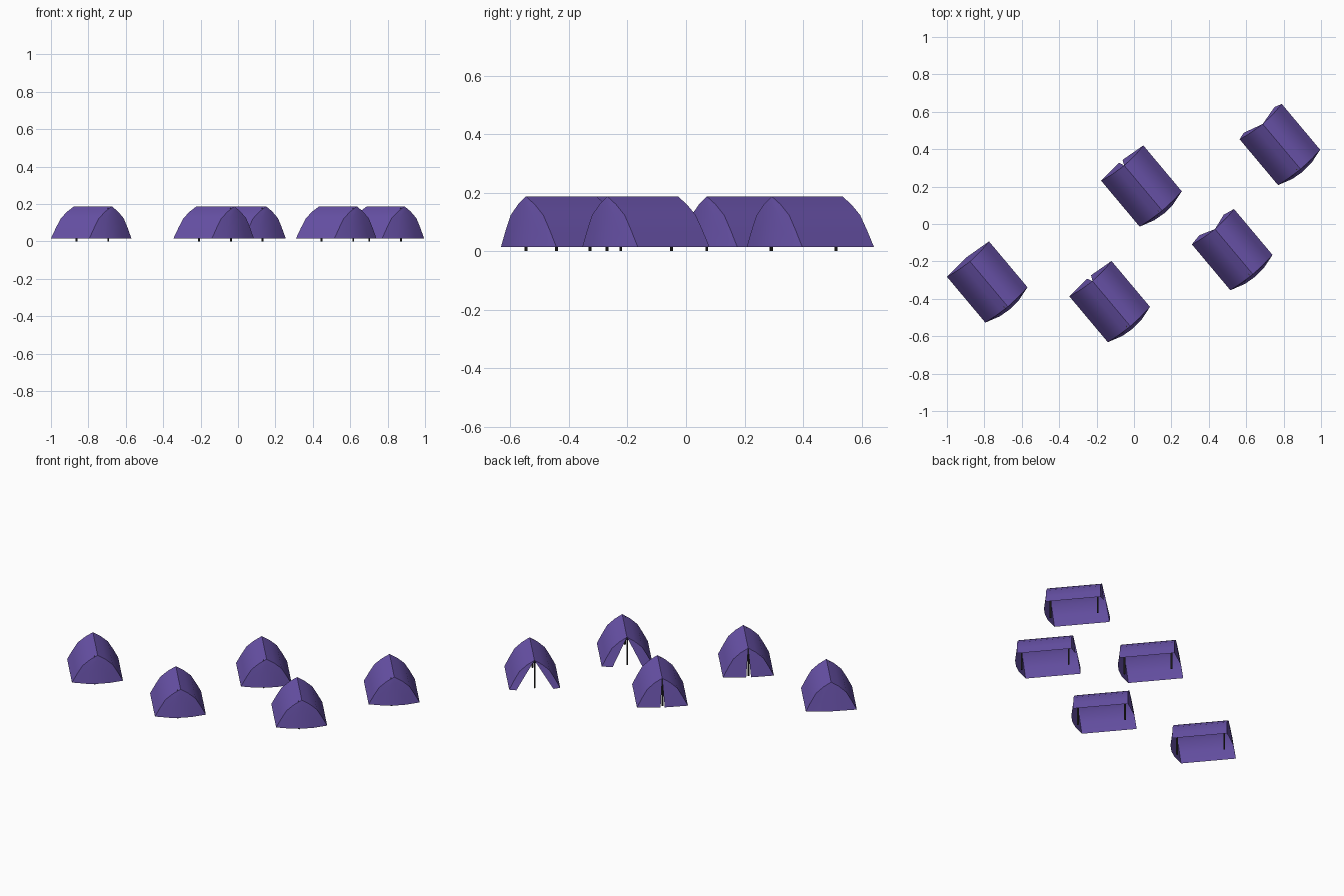
import bpy, bmesh, math
from mathutils import Vector, Matrix

if "Cube" in bpy.data.objects:
    bpy.data.objects.remove(bpy.data.objects["Cube"])

def material(name, col):
    m = bpy.data.materials.new(name)
    m.diffuse_color = (*col, 1)
    m.use_nodes = True
    m.node_tree.nodes["Principled BSDF"].inputs["Base Color"].default_value = m.diffuse_color
    return m

PURPLE = material("purple canvas", (0.145, 0.088, 0.41))
DARK = material("dark pole", (0.03, 0.03, 0.026))

BASE, TOP = 0.015, 0.187
# half cross-section of a tent: (half width, height) from ground to ridge
PROFILE = [(0.147, BASE), (0.118, 0.07), (0.087, 0.123), (0.044, 0.160), (0.0, TOP)]

def rise(z):
    return (z - BASE) / (TOP - BASE)

def front_u(z):            # front edge of the roof, leaning back to the ridge
    return -0.160 + 0.017 * rise(z)

def back_u(z):             # rear edge of the roof
    return 0.160 + 0.012 * rise(z)

def sheet(name, grids, place, angle):
    """Cloth object from grids of points (rows of equal length)."""
    bm = bmesh.new()
    for rows in grids:
        vs = [[bm.verts.new(p) for p in row] for row in rows]
        for a, b in zip(vs, vs[1:]):
            for i in range(len(a) - 1):
                bm.faces.new((a[i], a[i + 1], b[i + 1], b[i]))
    bmesh.ops.remove_doubles(bm, verts=bm.verts, dist=0.0004)
    bmesh.ops.dissolve_degenerate(bm, edges=bm.edges, dist=0.0002)
    bmesh.ops.recalc_face_normals(bm, faces=bm.faces)
    # make the cloth face outward, away from the tent middle
    mid = Vector((0, 0, 0.05))
    if sum(f.normal.dot(f.calc_center_median() - mid) for f in bm.faces) < 0:
        bmesh.ops.reverse_faces(bm, faces=bm.faces)
    bm.transform(place)
    me = bpy.data.meshes.new(name)
    bm.to_mesh(me)
    bm.free()
    ob = bpy.data.objects.new(name, me)
    bpy.context.collection.objects.link(ob)
    me.materials.append(PURPLE)
    bpy.ops.object.select_all(action='DESELECT')
    ob.select_set(True)
    bpy.context.view_layer.objects.active = ob
    bpy.ops.object.shade_smooth_by_angle(angle=math.radians(angle))

def pole(name, u, v, place):
    bpy.ops.mesh.primitive_cylinder_add(vertices=8, radius=0.005, depth=0.178)
    ob = bpy.context.object
    ob.name = name
    ob.data.transform(place @ Matrix.Translation((u, v, 0.089)))
    ob.data.materials.append(DARK)

def tent(n, x, y, gap):
    place = Matrix.Translation((x, y, 0)) @ Matrix.Rotation(math.radians(-50), 4, 'Z')

    # roof and side walls
    full = [(-w, z) for w, z in PROFILE] + PROFILE[-2::-1]
    sheet(f"tent_roof_{n}", [[[(front_u(z), v, z) for v, z in full],
                              [(back_u(z), v, z) for v, z in full]]], place, 60)

    # bulging rear wall
    rear = []
    for s in (-1, 1):
        rows = []
        for w, z in PROFILE:
            out = 0.03 * (1 - rise(z))
            rows.append([(back_u(z) + out * b, s * w * k, z)
                         for k, b in ((1, 0), (0.45, 0.8), (0, 1))])
        rear.append(rows)
    sheet(f"tent_rear_wall_{n}", rear, place, 30)

    # door flaps, parted by the gap
    flaps = []
    for s in (-1, 1):
        rows = []
        for w, z in PROFILE:
            inner = gap * (1 - rise(z))
            out = 0.012 * (1 - rise(z))
            rows.append([(front_u(z) - out * k, s * (w + (inner - w) * k), z)
                         for k in (0, 0.5, 1)])
        flaps.append(rows)
    sheet(f"tent_door_flaps_{n}", flaps, place, 30)

    # front and rear poles
    pole(f"front_pole_{n}", -0.117, -0.004, place)
    pole(f"rear_pole_{n}", 0.160, -0.015, place)

# camp of five tents: x, y, half width of the door opening
for n, t in enumerate([(-0.785, -0.31, 0.0), (-0.13, -0.415, 0.014), (0.04, 0.203, 0.012),
                       (0.525, -0.137, 0.085), (0.78, 0.425, 0.107)], 1):
    tent(n, *t)
